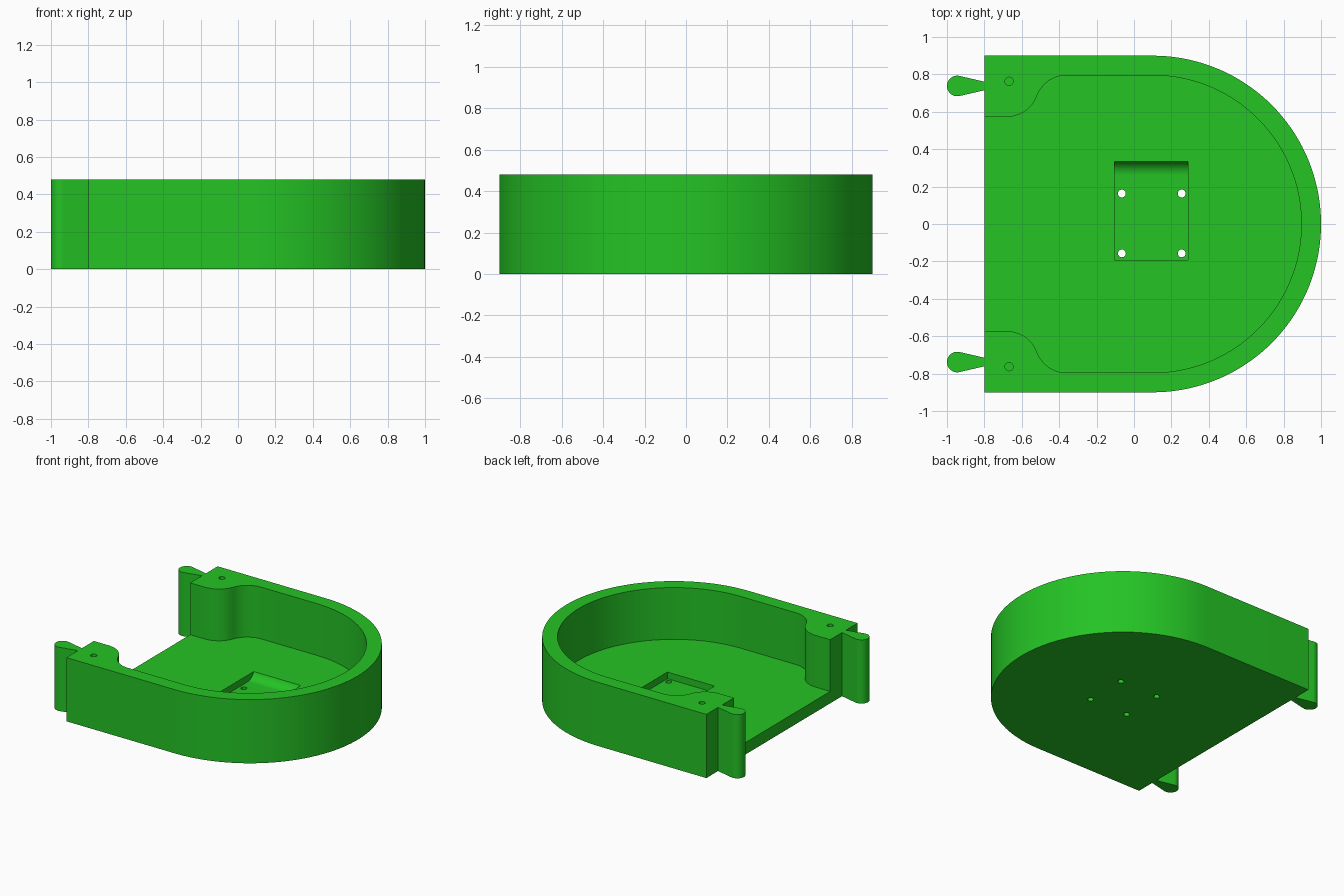
import bpy, bmesh, math

if "Cube" in bpy.data.objects:
    bpy.data.objects.remove(bpy.data.objects["Cube"])

H, FLOOR, POCKET = 0.48, 0.09, 0.04   # wall top, floor top, pocket bottom

green = bpy.data.materials.new("green")
green.diffuse_color = (0.018, 0.55, 0.018, 1)
green.use_nodes = True
green.node_tree.nodes["Principled BSDF"].inputs["Base Color"].default_value = green.diffuse_color


def arc(cx, cy, r, a0, a1, n):
    """Points along an arc, angles in degrees."""
    return [(cx + r * math.cos(math.radians(a0 + (a1 - a0) * i / n)),
             cy + r * math.sin(math.radians(a0 + (a1 - a0) * i / n)))
            for i in range(n + 1)]


def prism(name, pts, lo, hi, place=lambda a, b, c: (a, b, c)):
    """Extrude a closed profile from lo to hi."""
    bm = bmesh.new()
    face = bm.faces.new([bm.verts.new(place(a, b, lo)) for a, b in pts])
    new = bmesh.ops.extrude_face_region(bm, geom=[face])["geom"]
    shift = [q - p for p, q in zip(place(0, 0, lo), place(0, 0, hi))]
    bmesh.ops.translate(bm, vec=shift, verts=[v for v in new if isinstance(v, bmesh.types.BMVert)])
    bmesh.ops.recalc_face_normals(bm, faces=bm.faces[:])
    me = bpy.data.meshes.new(name)
    bm.to_mesh(me)
    bm.free()
    me.materials.append(green)
    ob = bpy.data.objects.new(name, me)
    bpy.context.collection.objects.link(ob)
    return ob


def combine(target, other, op):
    """Apply a boolean and discard the tool."""
    mod = target.modifiers.new("cut", 'BOOLEAN')
    mod.operation, mod.solver, mod.object = op, 'EXACT', other
    bpy.context.view_layer.objects.active = target
    bpy.ops.object.modifier_apply(modifier=mod.name)
    bpy.data.objects.remove(other, do_unlink=True)


# Outer shell: straight back end, half-round front end
body = prism("tray_body", [(-0.8, -0.9)] + arc(0.1, 0, 0.9, -90, 90, 72) + [(-0.8, 0.9)], 0, H)

# Tray cavity, with S-curves that leave a post at each open corner
s_curve = arc(-0.36, 0.625, 0.17, 90, 159.4, 14) + arc(-0.68, 0.745, 0.172, -20.6, -90, 14)
s_curve.append((-0.9, 0.573))
cavity = arc(0.1, 0, 0.795, -90, 90, 72) + s_curve + [(x, -y) for x, y in reversed(s_curve)]
combine(body, prism("cavity", cavity, FLOOR, H + 0.1), 'DIFFERENCE')

# Pocket in the floor with a curved ramp at the +y end
ramp = arc(0.26, POCKET + 0.08, 0.08, -90, -22, 14)
side = [(-0.193, POCKET)] + ramp + [(0.34, 0.2), (-0.193, 0.2)]
combine(body, prism("pocket", side, -0.103, 0.29, lambda a, b, c: (c, a, b)), 'DIFFERENCE')

# Four through holes in the pocket
for x in (-0.065, 0.255):
    for y in (-0.157, 0.163):
        combine(body, prism("hole", arc(x, y, 0.021, 0, 345, 23), -0.1, 0.2), 'DIFFERENCE')

for s in (1, -1):
    # Blind hole in each post
    combine(body, prism("post_hole", arc(-0.668, s * 0.763, 0.022, 0, 345, 23), 0.2, H + 0.1),
            'DIFFERENCE')
    # Teardrop connector behind each post
    drop = arc(-0.945, 0, 0.055, 78, 282, 28) + [(-0.8, -0.023), (-0.78, -0.02),
                                               (-0.78, 0.02), (-0.8, 0.023)]
    combine(body, prism("connector", [(x, y + s * 0.738) for x, y in drop], 0, H), 'UNION')

bpy.ops.object.select_all(action='DESELECT')
body.select_set(True)
bpy.context.view_layer.objects.active = body
bpy.ops.object.shade_smooth_by_angle(angle=math.radians(30))
